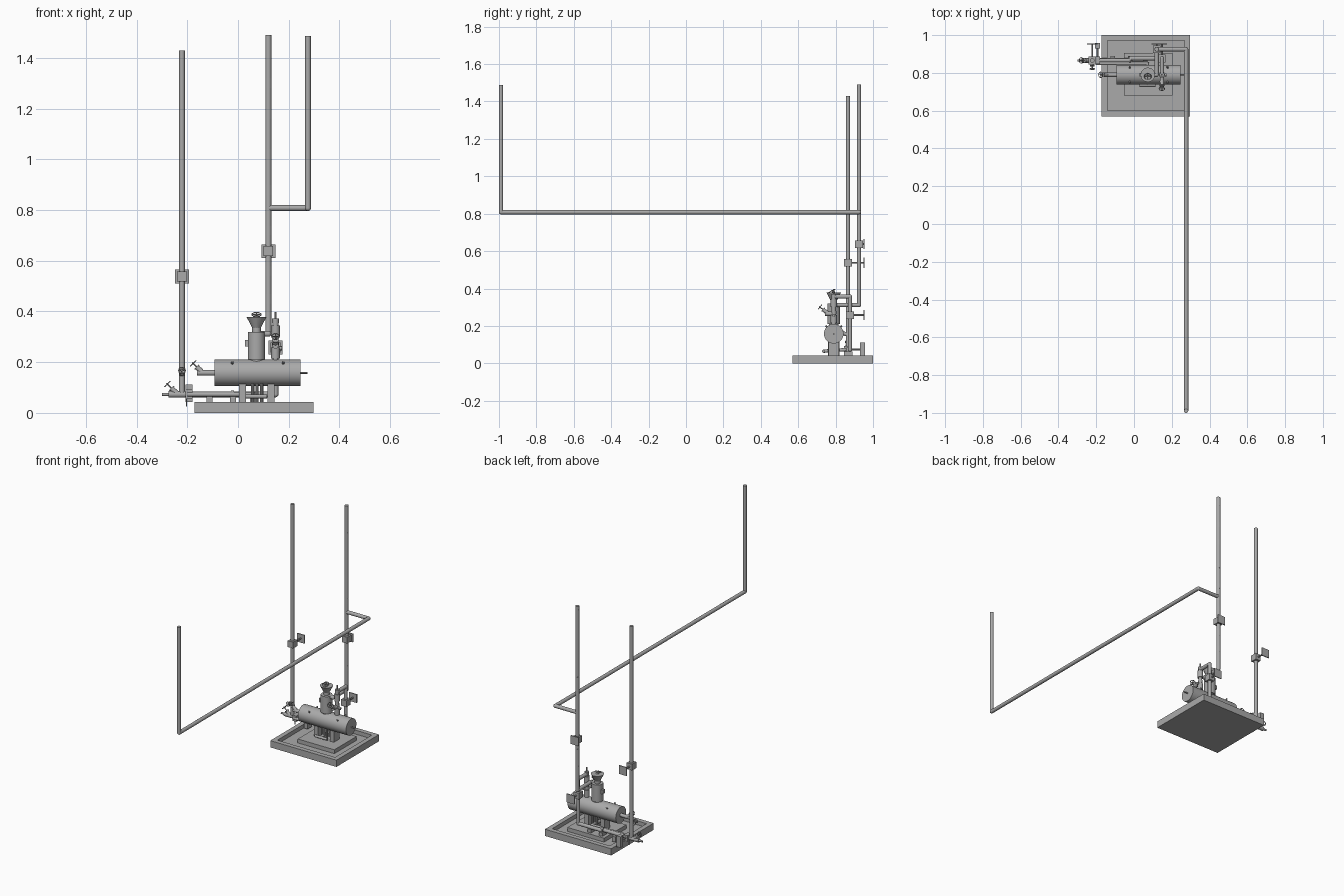
import bpy, bmesh
from mathutils import Vector, Matrix
from math import radians

if "Cube" in bpy.data.objects:
    bpy.data.objects.remove(bpy.data.objects["Cube"])

PIPE = 0.0115
STEEL = bpy.data.materials.new("dark_steel")
STEEL.diffuse_color = (0.4, 0.4, 0.4, 1)
STEEL.use_nodes = True
STEEL.node_tree.nodes["Principled BSDF"].inputs["Base Color"].default_value = STEEL.diffuse_color


def finish(name, bm, smooth=True):
    me = bpy.data.meshes.new(name)
    bmesh.ops.recalc_face_normals(bm, faces=bm.faces)
    bm.to_mesh(me)
    bm.free()
    me.materials.append(STEEL)
    ob = bpy.data.objects.new(name, me)
    bpy.context.collection.objects.link(ob)
    if smooth:
        bpy.ops.object.select_all(action='DESELECT')
        ob.select_set(True)
        bpy.context.view_layer.objects.active = ob
        bpy.ops.object.shade_smooth_by_angle(angle=radians(35))
    return ob


def add_cyl(bm, a, b, r1, r2=None, n=16):
    a, b = Vector(a), Vector(b)
    d = b - a
    rot = d.to_track_quat('Z', 'Y').to_matrix().to_4x4()
    bmesh.ops.create_cone(bm, cap_ends=True, segments=n, radius1=r1,
                          radius2=r1 if r2 is None else r2, depth=d.length,
                          matrix=Matrix.Translation((a + b) / 2) @ rot)


def cyl(name, a, b, r1, r2=None, n=16):
    bm = bmesh.new()
    add_cyl(bm, a, b, r1, r2, n)
    return finish(name, bm)


def pipe(name, pts, r=PIPE):
    """Straight runs with ball elbows at the corners."""
    bm = bmesh.new()
    for a, b in zip(pts, pts[1:]):
        add_cyl(bm, a, b, r)
    for p in pts[1:-1]:
        bmesh.ops.create_uvsphere(bm, u_segments=16, v_segments=10, radius=r,
                                  matrix=Matrix.Translation(p))
    return finish(name, bm)


def add_box(bm, x, y, z):
    c = Vector(((x[0] + x[1]) / 2, (y[0] + y[1]) / 2, (z[0] + z[1]) / 2))
    s = (x[1] - x[0], y[1] - y[0], z[1] - z[0])
    bmesh.ops.create_cube(bm, size=1, matrix=Matrix.Translation(c) @ Matrix.Diagonal((*s, 1)))


def box(name, x, y, z):
    bm = bmesh.new()
    add_box(bm, x, y, z)
    return finish(name, bm, False)


def handwheel(name, base, direction, length, r=0.015):
    """Bonnet, stem and spoked wheel."""
    base, d = Vector(base), Vector(direction).normalized()
    tip = base + d * length
    bm = bmesh.new()
    add_cyl(bm, base, base + d * length * 0.55, 0.012, 0.009, 12)
    add_cyl(bm, base + d * length * 0.5, base + d * length * 0.6, 0.013, n=12)
    add_cyl(bm, base, tip + d * 0.005, 0.003, n=8)
    q = d.to_track_quat('Z', 'Y')
    n = 16
    rim = [tip + q @ (Matrix.Rotation(radians(360 * i / n), 3, 'Z') @ Vector((r, 0, 0)))
           for i in range(n)]
    for i in range(n):
        add_cyl(bm, rim[i], rim[(i + 1) % n], 0.0022, n=6)
        if i % 4 == 0:
            add_cyl(bm, tip, rim[i], 0.0018, n=6)
    return finish(name, bm)


def tag_valve(name, x, y, z, plate_y=0.952):
    """Square valve block on a riser with a stem and a plate behind it."""
    box(name + "_block", (x - .019, x + .019), (y - .021, y + .021), (z - .02, z + .02))
    cyl(name + "_stem", (x, y, z), (x, plate_y, z), 0.005, n=10)
    box(name + "_plate", (x - .027, x + .027), (plate_y - .003, plate_y + .003), (z - .027, z + .027))


# Drip tray: flat rim, upright inner walls, sunken floor
bm = bmesh.new()
add_box(bm, (-.171, .297), (.57, 1.0), (0, .043))
bm.normal_update()
top = max(bm.faces, key=lambda f: f.normal.z)
bmesh.ops.inset_region(bm, faces=[top], thickness=0.042)
wall = bmesh.ops.extrude_face_region(bm, geom=[top])
bmesh.ops.translate(bm, verts=[v for v in wall["geom"] if isinstance(v, bmesh.types.BMVert)],
                    vec=(0, 0, -.025))
if top.is_valid:
    bmesh.ops.delete(bm, geom=[top], context='FACES_ONLY')
finish("tray", bm, False)
box("plinth", (-.054, .205), (.68, .905), (.016, .043))

# Horizontal tank with lugs, legs and posts
TY, TZ = 0.79, 0.158
cyl("tank", (-.093, TY, TZ), (.247, TY, TZ), 0.0525, n=32)
cyl("tank_end_stub", (.245, TY, TZ), (.274, TY, TZ), 0.004, n=10)
for x in (-.022, .178):
    for s in (-1, 1):
        cyl("tank_lug", (x, TY + s * .03, TZ + .03), (x, TY + s * .044, TZ + .044), 0.005, n=10)
for x in (.018, .13):
    box("tank_leg", (x - .014, x + .014), (TY - .028, TY + .028), (.04, .118))
for x in (.058, .075, .093):
    for y in (.765, .815):
        cyl("tank_post", (x, y, .04), (x, y, .125), 0.007, n=10)

# Tank inlet on the left with its angled valve
cyl("inlet_pipe", (-.162, TY, TZ), (-.09, TY, TZ), PIPE)
handwheel("inlet_valve", (-.145, TY, TZ + .005), (-1, 0, 1), .045)

# Upright vessel with funnel and crowning wheel
VX = 0.073
cyl("vessel_neck", (VX, TY, .2), (VX, TY, .22), 0.026, n=24)
cyl("vessel", (VX, TY, .21), (VX, TY, .32), 0.034, n=32)
cyl("vessel_collar", (VX, TY, .32), (VX, TY, .345), 0.017, n=24)
cyl("funnel", (VX, TY, .335), (VX, TY, .378), 0.017, 0.039, n=12)
handwheel("funnel_valve", (VX, TY, .37), (0, -.5, 1), .02, .018)
box("gauge", (.028, .042), (TY - .01, TY + .01), (.262, .288))

# Main riser with nearly flush couplings and the long branch
RX, RY = 0.12, 0.925
pipe("main_riser", [(RX, RY, 1.49), (RX, RY, .312), (RX, TY, .312), (VX, TY, .312)])
for z in (.45, .56, .72, .88, 1.02, 1.18, 1.3, 1.45):
    cyl("riser_coupling", (RX, RY, z - .018), (RX, RY, z + .018), 0.0119)
pipe("branch_pipe", [(RX, RY, .808), (.276, RY, .808), (.276, -.989, .808), (.276, -.989, 1.487)])
tag_valve("main_valve", RX, RY, .638)

# Second riser and low run feeding the rear loop into the tank
SX, SY = -.221, 0.866
pipe("side_riser", [(SX, SY, 1.43), (SX, SY, .073)])
tag_valve("side_valve", SX, SY, .538)
LX, LY = 0.148, 0.877
pipe("low_run", [(-.265, SY, .073), (-.02, SY, .073)])
pipe("rear_loop", [(-.02, LY, .073), (LX, LY, .073), (LX, LY, .357), (LX, TY, .357), (LX, TY, .195)])
cyl("run_flange", (-.027, .87, .073), (-.015, .87, .073), 0.016)
tag_valve("loop_valve", LX, LY, .258)
pipe("second_run", [(-.2, .85, .073), (.07, .85, .073), (.07, .735, .065)], 0.009)
cyl("drain_bar", (.03, .735, .065), (.115, .735, .065), 0.008, n=12)
for x in (-.112, -.02, .06):
    box("pipe_foot", (x - .012, x + .012), (.845, .89), (.03, .064))

# Outlet end of the low run: nozzle, angled valve and block
cyl("outlet_nozzle", (-.3, SY, .073), (-.265, SY, .073), 0.006, n=12)
cyl("outlet_body", (-.275, SY, .073), (-.21, SY, .073), 0.013)
handwheel("outlet_valve", (-.24, SY, .075), (-1, 0, 1), .055)
box("outlet_block", (-.207, -.18), (SY - .02, SY + .02), (.055, .092))
cyl("outlet_stem", (-.193, SY, .075), (-.193, .94, .075), 0.005, n=10)
box("outlet_post", (-.207, -.18), (.93, .957), (.042, .112))
cyl("outlet_drip", (-.203, SY, .025), (-.203, SY, .06), 0.002, n=8)
handwheel("riser_valve", (SX, SY - .005, .155), (0, -1, .3), .042, .013)

# Fittings on the front drop with its valve
for z0, z1, r in ((.215, .258, .017), (.265, .28, .014), (.3, .345, .017)):
    cyl("drop_fitting", (LX, TY, z0), (LX, TY, z1), r)
cyl("drop_cap", (LX, TY, .355), (LX, TY, .372), 0.013, n=12)
cyl("drop_spindle", (LX, TY, .37), (LX, TY, .397), 0.005, n=10)
cyl("drop_branch", (LX, TY, .265), (LX, .742, .265), PIPE)
handwheel("drop_valve", (LX, .755, .27), (0, -1, .8), .05)
cyl("drop_stub", (LX, TY, .255), (.173, TY, .255), 0.008, n=12)
